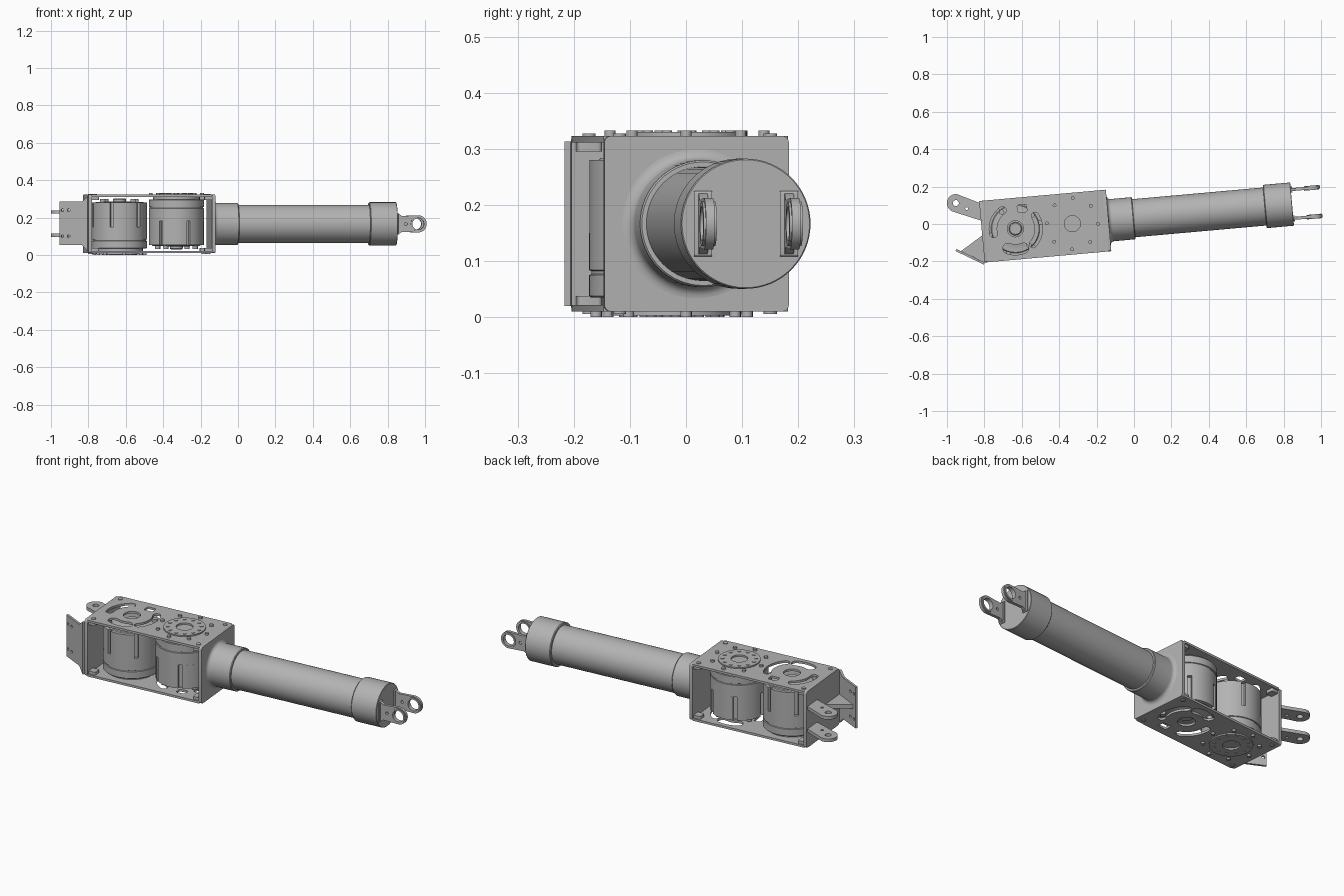
import bpy, bmesh
from math import sin, cos, pi, radians
from mathutils import Matrix, Vector

if "Cube" in bpy.data.objects:
    bpy.data.objects.remove(bpy.data.objects["Cube"])

grey = bpy.data.materials.new("light_grey")
grey.use_nodes = True
grey.diffuse_color = (0.45, 0.45, 0.45, 1)
grey.node_tree.nodes["Principled BSDF"].inputs["Base Color"].default_value = grey.diffuse_color

# The arm lies along local x, with its housing ending at x = 0
ARM = Matrix.Translation((-0.136, 0.019, 0)) @ Matrix.Rotation(radians(5.1), 4, 'Z')
LENGTH, HALF, MID = 0.68, 0.165, 0.1665
HEIGHT = 2 * MID


def frame(x_axis, y_axis, origin):
    x, y = Vector(x_axis).normalized(), Vector(y_axis).normalized()
    m = Matrix((x, y, x.cross(y))).transposed().to_4x4()
    return Matrix.Translation(origin) @ m


def finish(name, bm, place):
    bmesh.ops.remove_doubles(bm, verts=bm.verts, dist=1e-5)
    bmesh.ops.recalc_face_normals(bm, faces=bm.faces)
    mesh = bpy.data.meshes.new(name)
    bm.to_mesh(mesh)
    bm.free()
    mesh.materials.clear()
    mesh.materials.append(grey)
    mesh.shade_smooth()
    mesh.set_sharp_from_angle(angle=radians(35))
    ob = bpy.data.objects.new(name, mesh)
    ob.matrix_world = ARM @ place
    bpy.context.collection.objects.link(ob)
    return ob


def prism(name, loops, z0, z1, place=Matrix()):
    """Extrude an outline (first loop) with holes (other loops)."""
    curve = bpy.data.curves.new(name, 'CURVE')
    curve.dimensions, curve.fill_mode = '2D', 'BOTH'
    curve.extrude = (z1 - z0) / 2
    for loop in loops:
        s = curve.splines.new('POLY')
        s.points.add(len(loop) - 1)
        s.use_cyclic_u = True
        for p, (x, y) in zip(s.points, loop):
            p.co = (x, y, 0, 1)
    tmp = bpy.data.objects.new(name, curve)
    bpy.context.collection.objects.link(tmp)
    mesh = bpy.data.meshes.new_from_object(
        tmp.evaluated_get(bpy.context.evaluated_depsgraph_get()))
    bm = bmesh.new()
    bm.from_mesh(mesh)
    bpy.data.objects.remove(tmp)
    bpy.data.curves.remove(curve)
    bpy.data.meshes.remove(mesh)
    return finish(name, bm, place @ Matrix.Translation((0, 0, (z0 + z1) / 2)))


def lathe(name, profile, place):
    bm = bmesh.new()
    verts = [bm.verts.new((r, 0, h)) for r, h in profile]
    edges = [bm.edges.new(pair) for pair in zip(verts, verts[1:])]
    bmesh.ops.spin(bm, geom=verts + edges, cent=(0, 0, 0), axis=(0, 0, 1),
                   angle=2 * pi, steps=64)
    return finish(name, bm, place)


def arc(cx, cy, r, a0, a1, n=16):
    angles = [radians(a0 + (a1 - a0) * i / n) for i in range(n + 1)]
    return [(cx + r * cos(a), cy + r * sin(a)) for a in angles]


def circle(cx, cy, r, n=32):
    return arc(cx, cy, r, 0, 360, n)[:-1]


def rounded(x0, x1, y0, y1, r):
    return (arc(x1 - r, y1 - r, r, 0, 90, 4) + arc(x0 + r, y1 - r, r, 90, 180, 4)
            + arc(x0 + r, y0 + r, r, 180, 270, 4) + arc(x1 - r, y0 + r, r, 270, 360, 4))


def arc_slot(cx, r0, r1, a0, a1):
    """Curved slot with rounded ends."""
    rm, rw = (r0 + r1) / 2, (r1 - r0) / 2
    def end(a, start):
        t = radians(a)
        return arc(cx + rm * cos(t), rm * sin(t), rw, start, start + 180, 8)[1:-1]
    return arc(cx, 0, r1, a0, a1) + end(a1, a1) + arc(cx, 0, r0, a1, a0) + end(a0, a0 + 180)


def pins(name, cx, count, radius, r, z0, z1, place, phase=0):
    for i in range(count):
        a = 2 * pi * i / count + phase
        prism(name, [circle(cx + radius * cos(a), radius * sin(a), r, 12)], z0, z1, place)


def motor_side(label, place, motor, slots):
    """Side plate with its motor, and slots that face the other motor."""
    holes = [circle(slots, 0, 0.043), circle(motor, 0, 0.043)]
    holes += [arc_slot(slots, *s) for s in ((0.105, 0.145, -28, 46), (0.085, 0.14, 72, 116),
                                           (0.1, 0.14, 172, 240))]
    holes.append(rounded(slots + 0.02, slots + 0.07, -0.125, -0.085, 0.008))
    prism(label + "_plate", [rounded(-LENGTH + 0.015, -0.015, -HALF, HALF, 0.004)] + holes,
          0.01, 0.022, place)
    # Raised mounting ring and bolts
    prism(label + "_mount_ring", [circle(motor, 0, 0.107, 48), circle(motor, 0, 0.043)],
          0.003, 0.01, place)
    pins(label + "_ring_bolt", motor, 12, 0.085, 0.009, 0, 0.003, place)
    pins(label + "_mount_bolt", motor, 8, 0.137, 0.01, 0, 0.01, place, 0.1)
    # Corner blocks and screws
    for x in (-LENGTH + 0.035, -0.035):
        for y in (-HALF + 0.03, HALF - 0.03):
            prism(label + "_corner_block", [rounded(x - 0.022, x + 0.022, y - 0.022, y + 0.022, 0.008)],
                  0.022, 0.038, place)
            prism(label + "_corner_screw", [circle(x, y, 0.012, 16)], 0.006, 0.01, place)
    # Motor base, notched can, hub and end pins
    at = place @ Matrix.Translation((motor, 0, 0))
    lathe(label + "_motor_base", [(0, 0.012), (0.043, 0.012), (0.043, 0.022), (0.125, 0.022),
          (0.125, 0.035), (0.144, 0.035), (0.147, 0.038), (0.147, 0.075), (0.143, 0.077),
          (0.143, 0.082), (0.147, 0.084), (0.147, 0.15), (0, 0.15)], at)
    outline = []
    for i in range(6):
        a = 60 * i + 9
        outline += arc(0, 0, 0.147, a + 4, a + 56, 12) + arc(0, 0, 0.13, a + 56, a + 64, 2)
    prism(label + "_motor_can", [outline], 0.15, 0.28, at)
    lathe(label + "_motor_cap", [(0, 0.302), (0.03, 0.302), (0.035, 0.298), (0.035, 0.287),
          (0.07, 0.287), (0.075, 0.284), (0.126, 0.284), (0.13, 0.28), (0, 0.28)], at)
    pins(label + "_motor_foot", 0, 4, 0.115, 0.014, 0.28, 0.3, at, 0.6)


# Housing: bottom and top sides are the same part turned over
motor_side("lower", Matrix(), -0.5, -0.194)
motor_side("upper", Matrix.Translation((0, 0, HEIGHT)) @ Matrix.Rotation(pi, 4, 'X'),
           -0.194, -0.5)
for name, x in (("inner_end_wall", -LENGTH), ("tube_end_wall", -0.018)):
    prism(name, [rounded(-HALF, HALF, 0.01, HEIGHT - 0.01, 0.012)], 0, 0.018,
          frame((0, 1, 0), (0, 0, 1), (x, 0, 0)))

# Forearm tube with collar and end cap
along = frame((0, 1, 0), (0, 0, 1), (0, 0, MID))
flare = [(0.133 - 0.02 * sin(a), 0.02 - 0.02 * cos(a))
         for a in (radians(15 * i) for i in range(7))]
lathe("collar", [(0, 0)] + flare + [(0.113, 0.131), (0.11, 0.135), (0, 0.135)], along)
lathe("arm_tube", [(0.102, 0.13), (0.102, 0.85)], along)
lathe("end_cap", [(0, 0.838), (0.112, 0.838), (0.116, 0.842), (0.116, 0.983), (0.114, 0.985),
      (0, 0.985)], along)

# Fork at the far end
TIP = 1.096
for side in (-1, 1):
    place = frame((1, 0, 0), (0, 0, 1), (0, side * 0.077, MID))
    outline = [(0.98, 0.055), (0.99, 0.055), (1.01, 0.042)] + arc(TIP, 0, 0.046, 90, -90, 24) \
        + [(1.01, -0.042), (0.99, -0.055), (0.98, -0.055)]
    prism("fork_lug", [outline, circle(TIP, 0, 0.031), circle(1.03, 0, 0.008, 12)],
          -0.008, 0.008, place)
    prism("fork_boss", [circle(TIP, 0, 0.04), circle(TIP, 0, 0.031)], -0.012, 0.012, place)
    prism("fork_foot", [rounded(0.98, 0.992, -0.058, 0.058, 0.004)], -0.016, 0.016, place)

# Pair of lugs at the near end
lug = [(-LENGTH, 0.06)] + [(-LENGTH, 0.155)] + arc(-0.805, 0.165, 0.048, 75, 245, 24)
for z in (0.105, 0.23):
    prism("hinge_lug", [lug, circle(-0.805, 0.165, 0.016), circle(-0.75, 0.13, 0.008, 12)],
          z - 0.009, z + 0.009)

# Splayed bracket with holes and a triangular web
root, end = Vector((-LENGTH, -HALF, 0)), Vector((-0.823, -0.08, 0))
span = (end - root).length
holes = [circle(span * f, z, 0.008, 12) for f in (0.68, 0.9) for z in (0.1, 0.24)]
prism("bracket_plate", [[(0, 0.02), (0.035, 0.055), (span, 0.055), (span, 0.285),
      (0.035, 0.285), (0, 0.313)]] + holes, -0.012, 0, frame(end - root, (0, 0, 1), root))
prism("bracket_web", [[(-LENGTH, -HALF), (-LENGTH, -0.02), (-0.8, -0.093)]], 0.155, 0.178)
